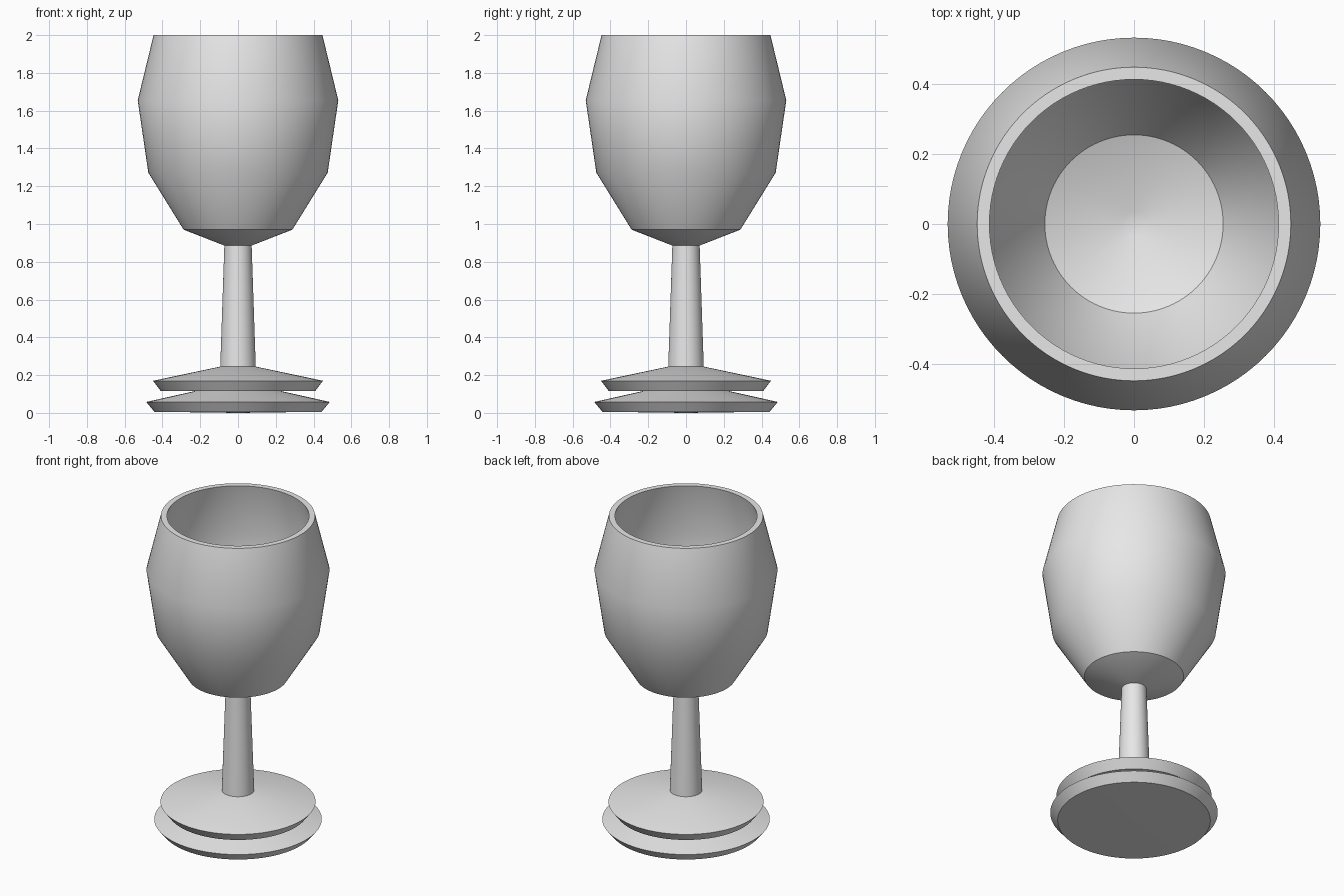
import bpy
import bmesh
import math

SEGMENTS = 96

cube = bpy.data.objects.get("Cube")
if cube:
    bpy.data.objects.remove(cube, do_unlink=True)

grey = bpy.data.materials.new("plain grey")
grey.use_nodes = True
grey.diffuse_color = (0.8, 0.8, 0.8, 1)
grey.node_tree.nodes["Principled BSDF"].inputs["Base Color"].default_value = grey.diffuse_color


def lathe(name, profile):
    """Turn a closed (radius, height) profile around the z axis."""
    bm = bmesh.new()
    verts = [bm.verts.new((r, 0, z)) for r, z in profile]
    edges = [bm.edges.new(pair) for pair in zip(verts, verts[1:])]
    bmesh.ops.spin(bm, geom=verts + edges, cent=(0, 0, 0), axis=(0, 0, 1),
                   angle=math.tau, steps=SEGMENTS, use_merge=False)
    bmesh.ops.remove_doubles(bm, verts=bm.verts, dist=0.0002)
    bmesh.ops.recalc_face_normals(bm, faces=bm.faces)
    mesh = bpy.data.meshes.new(name)
    bm.to_mesh(mesh)
    bm.free()
    mesh.materials.append(grey)
    obj = bpy.data.objects.new(name, mesh)
    bpy.context.collection.objects.link(obj)
    bpy.ops.object.select_all(action="DESELECT")
    obj.select_set(True)
    bpy.context.view_layer.objects.active = obj
    bpy.ops.object.shade_smooth_by_angle(angle=math.radians(30))
    return obj


# Hollow bowl: outside from the stem up, over the rim, then down the inside
lathe("bowl", [
    (0, 0.885), (0.07, 0.885), (0.288, 0.97), (0.475, 1.272), (0.531, 1.655), (0.447, 2),
    (0.412, 2), (0.495, 1.655), (0.44, 1.285), (0.254, 0.995), (0.036, 0.91), (0, 0.91),
])

# Tapered stem, sunk slightly into the bowl and the foot
lathe("stem", [(0, 0.22), (0.095, 0.22), (0.094, 0.245), (0.072, 0.893), (0, 0.893)])

# Two-tiered foot with undercut edges
lathe("foot", [
    (0, 0), (0.012, 0), (0.443, 0.006), (0.486, 0.058), (0.23, 0.115),
    (0.408, 0.115), (0.45, 0.17), (0.094, 0.245), (0, 0.245),
])
